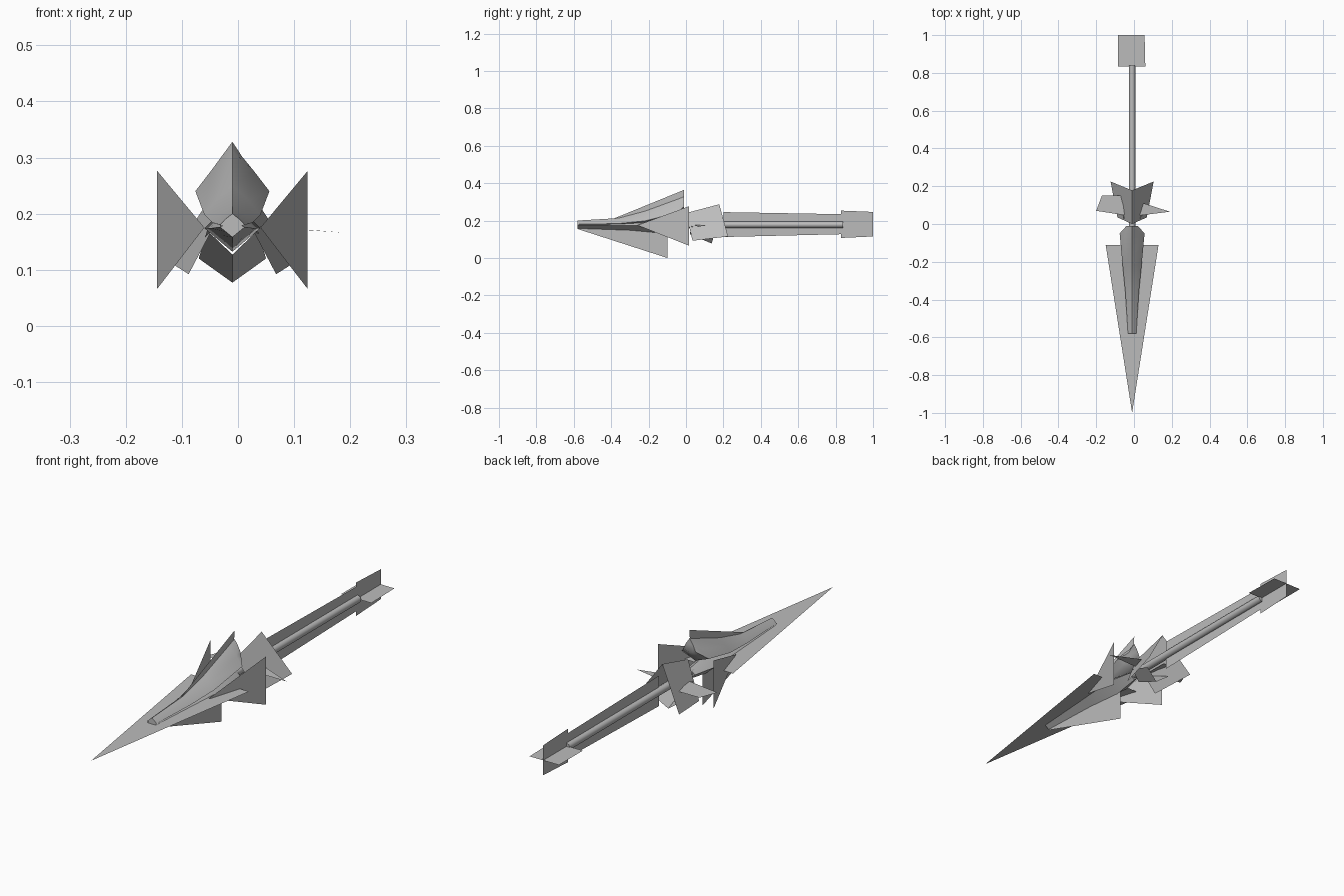
import bpy, bmesh, math

if "Cube" in bpy.data.objects:
    bpy.data.objects.remove(bpy.data.objects["Cube"], do_unlink=True)

CX = -0.01   # symmetry plane

grey = bpy.data.materials.new("plain grey")
grey.use_nodes = True
COLOUR = (0.5, 0.5, 0.5, 1)
grey.diffuse_color = COLOUR
grey.node_tree.nodes["Principled BSDF"].inputs["Base Color"].default_value = COLOUR


def build(name, verts, faces, smooth=None):
    """Mesh object from points given relative to the symmetry plane."""
    me = bpy.data.meshes.new(name)
    me.from_pydata([(x + CX, y, z) for x, y, z in verts], [], faces)
    ob = bpy.data.objects.new(name, me)
    bpy.context.collection.objects.link(ob)
    me.materials.append(grey)
    bm = bmesh.new()
    bm.from_mesh(me)
    bmesh.ops.recalc_face_normals(bm, faces=bm.faces)
    bm.to_mesh(me)
    bm.free()
    if smooth:
        bpy.ops.object.select_all(action='DESELECT')
        ob.select_set(True)
        bpy.context.view_layer.objects.active = ob
        bpy.ops.object.shade_smooth_by_angle(angle=math.radians(smooth))
    return ob


def plate(name, pts):
    return build(name, pts, [tuple(range(len(pts)))])


def pair(name, pts):
    """Mirrored plates; points describe the left (+x) one."""
    plate("left_" + name, pts)
    plate("right_" + name, [(-x, y, z) for x, y, z in reversed(pts)])


def loft(name, rings, smooth):
    n = len(rings[0])
    verts = [p for r in rings for p in r]
    faces = [(k * n + i, k * n + (i + 1) % n, (k + 1) * n + (i + 1) % n, (k + 1) * n + i)
             for k in range(len(rings) - 1) for i in range(n)]
    faces += [tuple(range(n)), tuple(range(len(verts) - n, len(verts)))]
    return build(name, verts, faces, smooth)


def section(y, w, top, side, low):
    """Pointed cross-section with bowed upper flanks."""
    mid = (top + side) / 2
    return [(0, y, top), (w * 0.58, y, mid), (w, y, side), (w * 0.5, y, (side + low) / 2),
            (0, y, low), (-w * 0.5, y, (side + low) / 2), (-w, y, side), (-w * 0.58, y, mid)]


# head: flat blade, keel and crest
plate("blade", [(0, -1, 0.173), (0.14, -0.11, 0.173), (-0.14, -0.11, 0.173)])
plate("keel", [(0, -0.58, 0.155), (0, -0.1, 0.0), (0, -0.1, 0.18), (0, -0.58, 0.2)])
plate("crest_fin", [(0, -0.4, 0.205), (0, -0.01, 0.364), (0, -0.015, 0.27), (0, -0.3, 0.2)])

# upswept upper shell
loft("upper_shell", [
    section(-0.58, 0.022, 0.200, 0.180, 0.172),
    section(-0.36, 0.036, 0.213, 0.184, 0.172),
    section(-0.22, 0.050, 0.250, 0.198, 0.180),
    section(-0.05, 0.066, 0.312, 0.240, 0.215),
    section(-0.01, 0.030, 0.328, 0.275, 0.265)], 50)

# lower body under the shell
loft("lower_body", [
    section(-0.58, 0.022, 0.185, 0.176, 0.158),
    section(-0.30, 0.038, 0.200, 0.174, 0.148),
    section(-0.12, 0.050, 0.215, 0.174, 0.132),
    section(-0.01, 0.026, 0.195, 0.174, 0.150)], 50)

# swept side wings
pair("wing", [(0.05, -0.26, 0.175), (0.134, 0.015, 0.276), (0.134, 0.015, 0.066)])

# collar: pitched roof plates, and a V of plates beneath the shaft
pair("collar_roof", [(0, 0.0, 0.24), (0.078, 0.035, 0.092), (0.114, 0.225, 0.115), (0, 0.178, 0.287)])
pair("collar_floor", [(0, 0.02, 0.127), (0, 0.137, 0.077), (0.06, 0.15, 0.12), (0.045, 0.03, 0.17)])

# small flat side fins, differing left to right
plate("right_collar_fin", [(-0.19, 0.07, 0.172), (-0.16, 0.15, 0.172), (-0.03, 0.15, 0.172), (-0.03, 0.045, 0.172)])
plate("left_collar_fin", [(0.2, 0.065, 0.166), (0.06, 0.11, 0.177), (0.04, 0.045, 0.177)])

# shaft with a long vertical web
N, R = 8, 0.017
loft("shaft", [[(R * math.cos(2 * math.pi * i / N), y, 0.178 + R * math.sin(2 * math.pi * i / N))
                for i in range(N)] for y in (-0.08, 0.84)], 60)
plate("shaft_web", [(0, 0.2, 0.112), (0, 0.83, 0.127), (0, 0.83, 0.234), (0, 0.2, 0.245)])

# crossed tail plates
plate("tail_upright", [(0, 0.83, 0.107), (0, 1, 0.115), (0, 1, 0.246), (0, 0.83, 0.253)])
plate("tail_flat", [(-0.076, 0.835, 0.18), (0.07, 0.835, 0.18), (0.066, 1, 0.18), (-0.076, 1, 0.18)])
